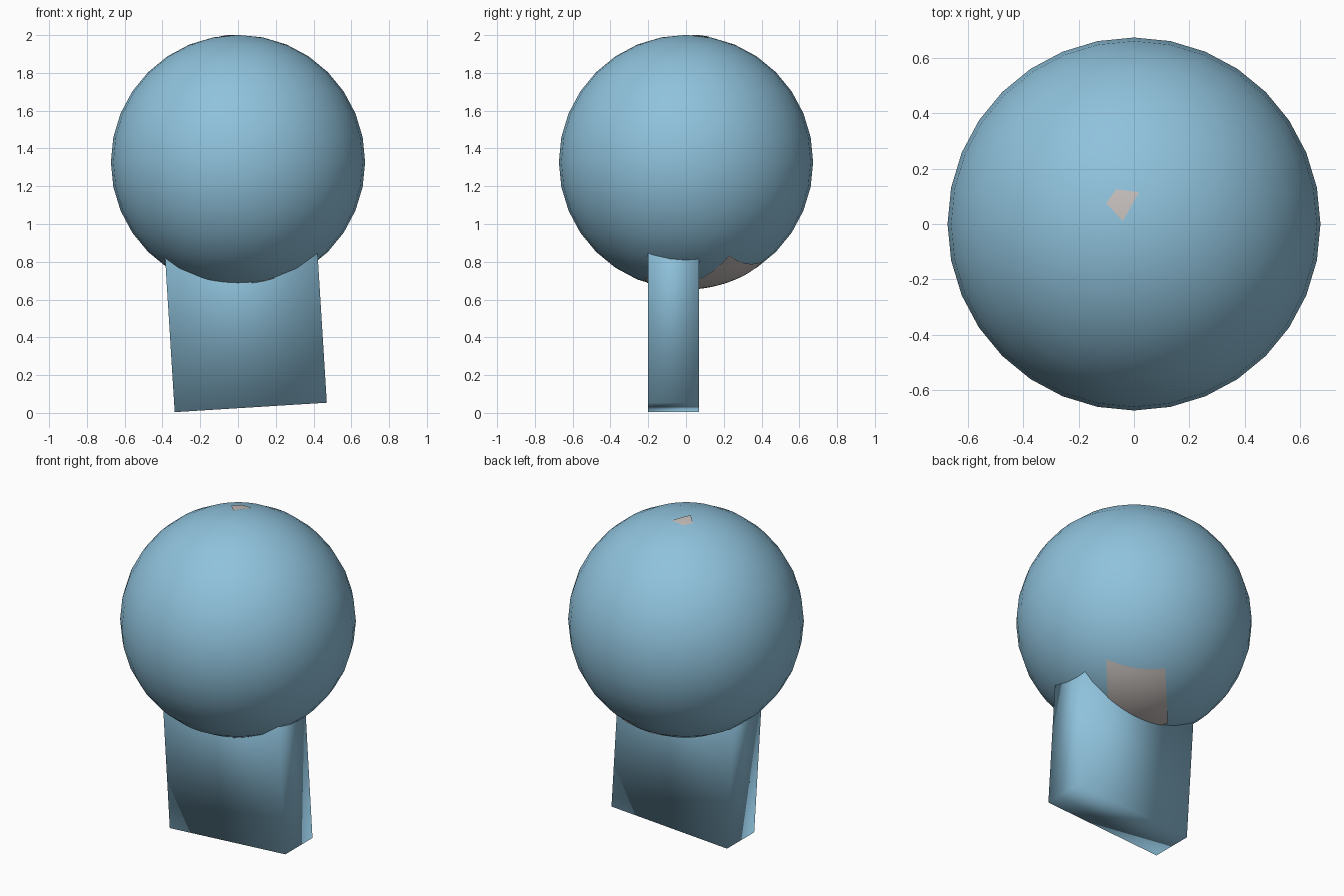
import bpy, bmesh, math
from mathutils import Vector, Matrix

if "Cube" in bpy.data.objects:
    bpy.data.objects.remove(bpy.data.objects["Cube"])

CENTRE = Vector((0, 0, 1.328))
RADIUS = 0.673


def material(name, rgb):
    m = bpy.data.materials.new(name)
    m.diffuse_color = (*rgb, 1)
    m.use_nodes = True
    m.node_tree.nodes["Principled BSDF"].inputs["Base Color"].default_value = m.diffuse_color
    return m


blue = material("light_blue", (0.275, 0.54, 0.716))
grey = material("warm_grey", (0.56, 0.52, 0.50))


def finish(name, bm, mat):
    bmesh.ops.recalc_face_normals(bm, faces=bm.faces)
    for f in bm.faces:
        f.smooth = True
    me = bpy.data.meshes.new(name)
    bm.to_mesh(me)
    bm.free()
    me.materials.append(mat)
    ob = bpy.data.objects.new(name, me)
    bpy.context.collection.objects.link(ob)
    return ob


# round head
bm = bmesh.new()
bmesh.ops.create_uvsphere(bm, u_segments=32, v_segments=16, radius=RADIUS,
                          matrix=Matrix.Translation(CENTRE))
finish("head", bm, blue)

# leaning block below, softly shaded, running up into the head
height = 1.2
bm = bmesh.new()
bmesh.ops.create_cube(bm, size=1)
tilt = Matrix.Rotation(math.radians(-3.55), 4, 'Y')
bm.transform(Matrix.Translation((0.0675, -0.065, 0.029)) @ tilt
             @ Matrix.Diagonal((0.807, 0.27, height, 1))
             @ Matrix.Translation((0, 0, 0.5)))
finish("body_block", bm, blue)


# grey patches lying just on the head surface, given by their plan corners
def patch(name, corners, side, n=12):
    a, b, c, d = (Vector(p) for p in corners)
    bm = bmesh.new()
    rows = []
    for i in range(n + 1):
        row = []
        for j in range(n + 1):
            p = a.lerp(b, i / n).lerp(d.lerp(c, i / n), j / n)
            r = RADIUS + 0.002
            z = side * math.sqrt(r * r - p.length_squared)
            row.append(bm.verts.new(CENTRE + Vector((p.x, p.y, z))))
        rows.append(row)
    for i in range(n):
        for j in range(n):
            bm.faces.new((rows[i][j], rows[i + 1][j],
                          rows[i + 1][j + 1], rows[i][j + 1]))
    ob = finish(name, bm, grey)
    # make sure faces point away from the head
    if ob.data.polygons[0].normal.z * side < 0:
        ob.data.flip_normals()
    return ob


patch("back_patch", [(0.40, 0.23), (0.11, 0.41), (-0.17, 0.10), (0.21, 0.02)], -1)
patch("under_patch", [(0.21, 0.02), (-0.17, 0.10), (0.07, -0.205), (0.19, -0.22)], -1)
patch("top_spot", [(-0.10, 0.075), (-0.065, 0.125), (0.018, 0.115), (-0.04, 0.01)], 1)
